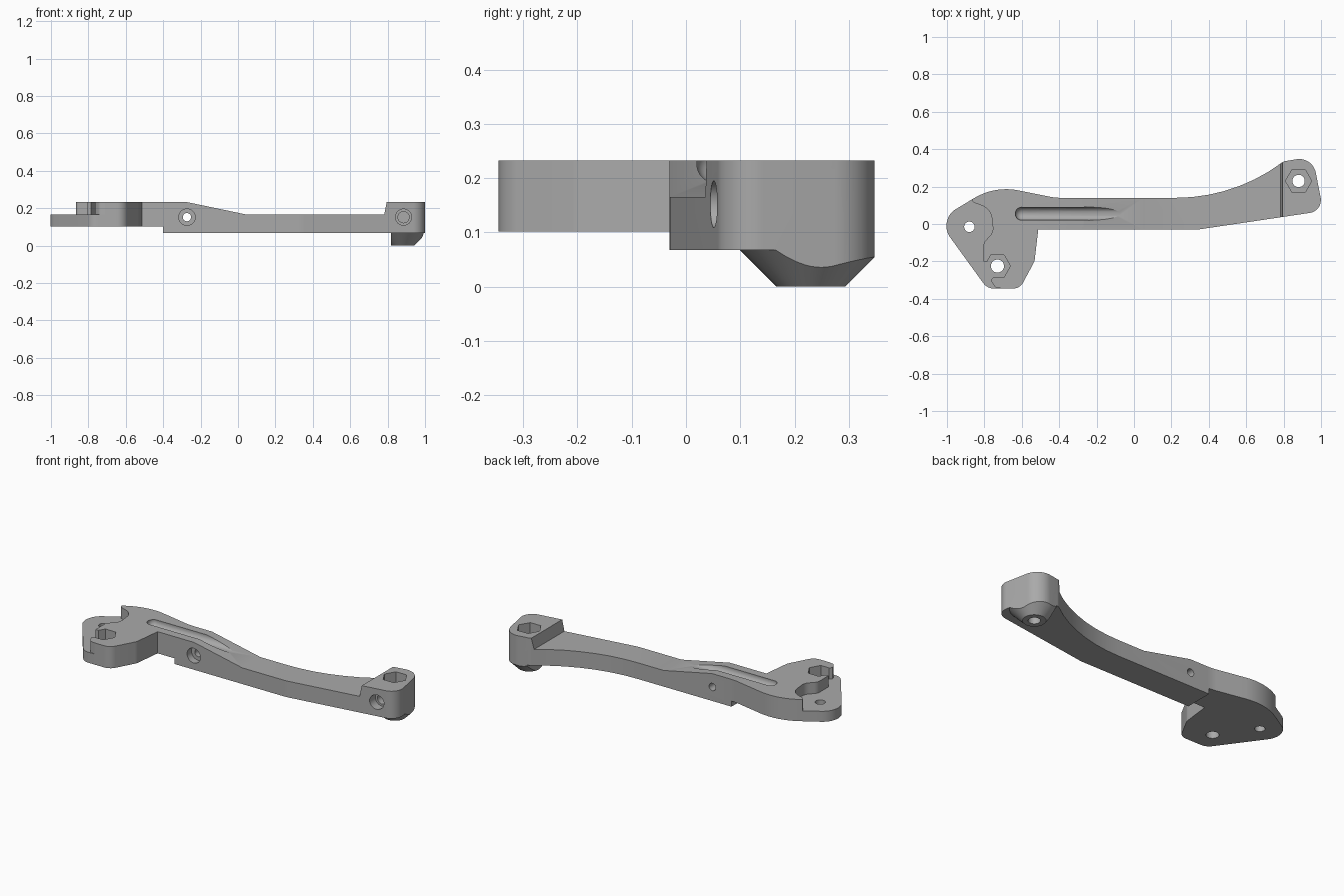
import bpy, bmesh, math
from mathutils import Vector, Matrix

if "Cube" in bpy.data.objects:
    bpy.data.objects.remove(bpy.data.objects["Cube"])

grey = bpy.data.materials.new("machined grey")
grey.use_nodes = True
grey.diffuse_color = (0.4, 0.4, 0.4, 1)
grey.node_tree.nodes["Principled BSDF"].inputs["Base Color"].default_value = (0.4, 0.4, 0.4, 1)


def rounded(corners):
    """Polygon from (x, y, fillet radius) corners."""
    pts = []
    for i, (x, y, r) in enumerate(corners):
        p = Vector((x, y))
        if not r:
            pts.append(p)
            continue
        a = (Vector(corners[i - 1][:2]) - p).normalized()
        b = (Vector(corners[(i + 1) % len(corners)][:2]) - p).normalized()
        half = a.angle(b) / 2
        centre = p + (a + b).normalized() * r / math.sin(half)
        start = p + a * r / math.tan(half) - centre
        end = p + b * r / math.tan(half) - centre
        sweep = math.atan2(start.x * end.y - start.y * end.x, start.dot(end))
        n = max(4, math.ceil(abs(sweep) / 0.1))
        pts += [centre + Matrix.Rotation(sweep * k / n, 2) @ start for k in range(n + 1)]
    return pts


def add_object(name, bm):
    bmesh.ops.recalc_face_normals(bm, faces=bm.faces)
    mesh = bpy.data.meshes.new(name)
    bm.to_mesh(mesh)
    bm.free()
    mesh.materials.append(grey)
    ob = bpy.data.objects.new(name, mesh)
    bpy.context.collection.objects.link(ob)
    return ob


def prism(name, pts, low, high, along_y=False):
    """Extrude a flat polygon along z, or a side profile along y."""
    bm = bmesh.new()
    place = (lambda p, h: (p[0], h, p[1])) if along_y else (lambda p, h: (p[0], p[1], h))
    face = bm.faces.new([bm.verts.new(place(p, low)) for p in pts])
    top = bmesh.ops.extrude_face_region(bm, geom=[face])["geom"]
    shift = Vector(place((0, 0), high - low))
    bmesh.ops.translate(bm, verts=[v for v in top if isinstance(v, bmesh.types.BMVert)], vec=shift)
    return add_object(name, bm)


def rod(name, start, end, r1, r2=None, sides=40, turn=0):
    """Cylinder, cone or hexagon between two points."""
    start, end = Vector(start), Vector(end)
    axis = end - start
    bm = bmesh.new()
    spin = axis.to_track_quat("Z", "Y").to_matrix().to_4x4() @ Matrix.Rotation(turn, 4, "Z")
    bmesh.ops.create_cone(bm, cap_ends=True, segments=sides, radius1=r1,
                          radius2=r1 if r2 is None else r2, depth=axis.length,
                          matrix=Matrix.Translation((start + end) / 2) @ spin)
    return add_object(name, bm)


def combine(ob, tool, operation):
    """Apply a boolean and discard the tool."""
    tool.hide_render = True
    mod = ob.modifiers.new("combine", "BOOLEAN")
    mod.object, mod.operation, mod.solver = tool, operation, "EXACT"
    bpy.context.view_layer.objects.active = ob
    bpy.ops.object.modifier_apply(modifier=mod.name)
    bpy.data.objects.remove(tool)


# Plan outline of the whole bracket
arm = prism("bracket_arm", rounded([
    (-0.785, -0.345, 0.07), (-0.61, -0.345, 0.06), (-0.532, -0.2, 0.06), (-0.512, -0.03, 0),
    (0.34, -0.03, 0.2), (1.012, 0.07, 0.07), (0.955, 0.36, 0.09), (0.8, 0.335, 0.04),
    (0.54, 0.14, 0.95), (-0.42, 0.14, 0.3), (-0.744, 0.205, 0.33), (-1.05, 0.021, 0.105)]),
    -0.1, 0.4)

# Side profile with the conical boss, trimmed flat on its inner side
side = prism("side_profile", [
    (-1.1, 0.102), (-0.4, 0.102), (-0.4, 0.068), (1.1, 0.068), (1.1, 0.232), (0.795, 0.232),
    (0.782, 0.165), (0.05, 0.165), (-0.27, 0.232), (-1.1, 0.232)], -0.6, 0.6, True)
boss = rod("boss", (0.88, 0.23, 0), (0.88, 0.23, 0.11), 0.063, 0.173, 64)
combine(boss, prism("boss_trim", [(0.5, -0.2), (0.818, -0.2), (0.818, 0.6), (0.5, 0.6)], -0.1, 0.3), "DIFFERENCE")
combine(side, boss, "UNION")
combine(arm, side, "INTERSECT")

# Stepped pocket at the foot, including the nut seat
combine(arm, prism("foot_pocket", rounded([
    (-1.2, 0.3, 0), (-1.2, -0.5, 0), (-0.71, -0.5, 0), (-0.71, -0.344, 0), (-0.742, -0.34, 0.02),
    (-0.766, -0.3, 0.01), (-0.75, -0.285, 0), (-0.695, -0.285, 0), (-0.661, -0.225, 0),
    (-0.695, -0.165, 0), (-0.765, -0.165, 0), (-0.785, -0.2, 0), (-0.805, -0.2, 0),
    (-0.805, -0.1, 0.05), (-0.752, -0.045, 0.06), (-0.765, 0.08, 0.08), (-0.865, 0.118, 0.02),
    (-0.865, 0.3, 0)]), 0.165, 0.5), "DIFFERENCE")

# Round-bottomed groove running out on the slope
combine(arm, rod("groove", (-0.6, 0.055, 0.226), (0.1, 0.055, 0.226), 0.035), "DIFFERENCE")
ball = bmesh.new()
bmesh.ops.create_uvsphere(ball, u_segments=40, v_segments=20, radius=0.0352,
                          matrix=Matrix.Translation((-0.6, 0.055, 0.226)))
combine(arm, add_object("groove_end", ball), "DIFFERENCE")

# Hexagonal nut seat, vertical bolt holes, cross holes with counterbores
combine(arm, rod("nut_seat", (0.88, 0.23, 0.165), (0.88, 0.23, 0.4), 0.07, sides=6, turn=math.pi / 6), "DIFFERENCE")
for x, y, r in [(-0.88, -0.015, 0.028), (-0.73, -0.225, 0.035), (0.88, 0.23, 0.033)]:
    combine(arm, rod("bolt_hole", (x, y, -0.2), (x, y, 0.5), r), "DIFFERENCE")
for x, z, y0, y1, r in [(-0.273, 0.152, -0.2, 0.012, 0.044), (-0.273, 0.152, -0.2, 0.5, 0.022),
                        (0.885, 0.152, -0.2, 0.1, 0.043), (0.885, 0.152, -0.2, 0.15, 0.03)]:
    combine(arm, rod("cross_hole", (x, y0, z), (x, y1, z), r), "DIFFERENCE")

# Smooth the rounded walls and keep the edges sharp
bpy.ops.object.select_all(action="DESELECT")
arm.select_set(True)
bpy.context.view_layer.objects.active = arm
bpy.ops.object.shade_smooth_by_angle(angle=math.radians(25))
